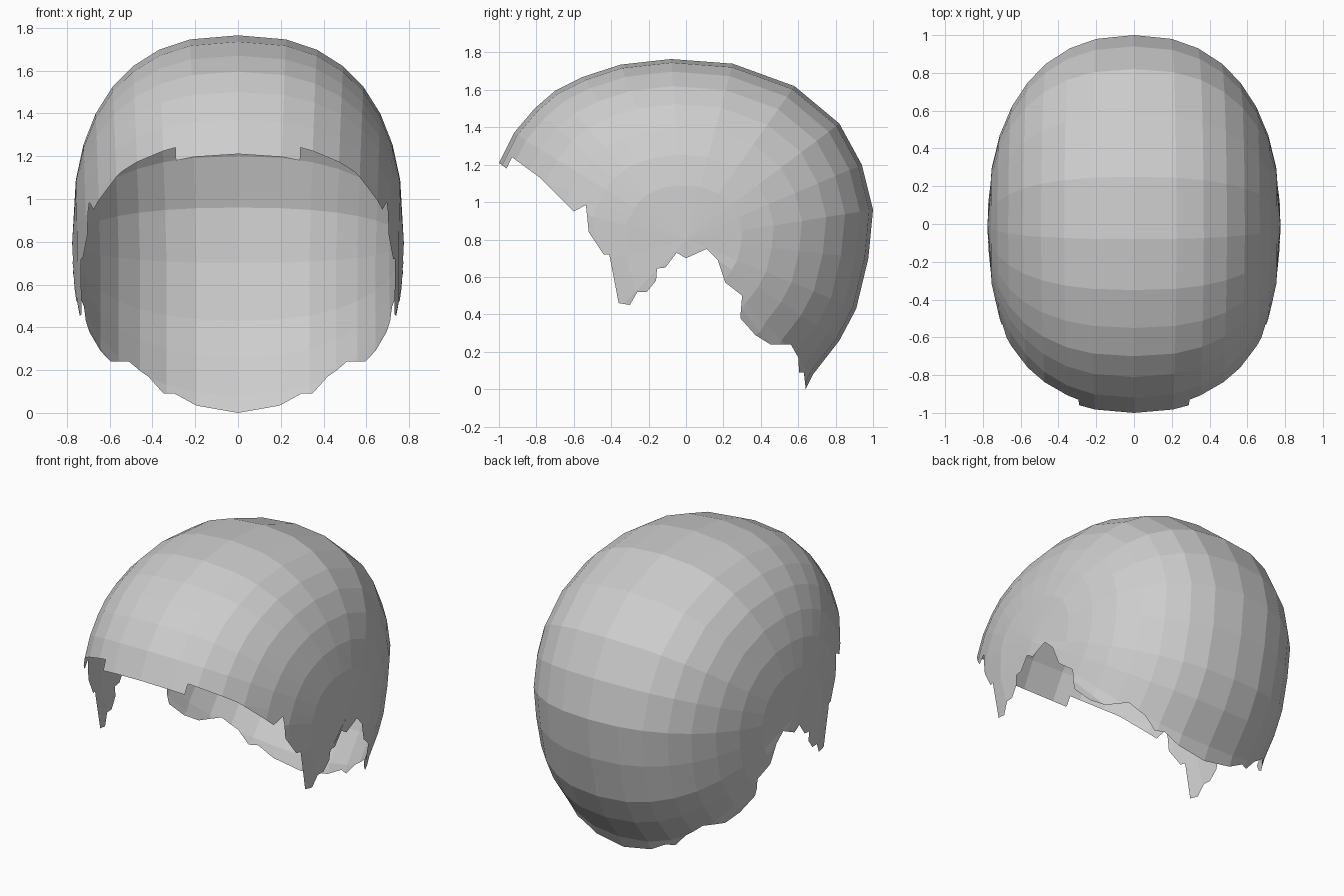
import bpy, bmesh, math
from mathutils import Vector

cube = bpy.data.objects.get("Cube")
if cube:
    bpy.data.objects.remove(cube)

HALF_WIDTH = 0.775
HUB = Vector((0, 0, 0.8))          # where the side panels converge
RINGS = (0.98, 0.93, 0.85, 0.75, 0.62, 0.47, 0.3)

# Midline of the cap from nape over the crown to the forehead (y, z)
MIDLINE = [(.64, 0), (.68, .08), (.82, .26), (.91, .43), (.975, .7), (1, .96),
           (.94, 1.2), (.82, 1.42), (.58, 1.62), (.25, 1.74), (-.08, 1.765),
           (-.35, 1.735), (-.55, 1.67), (-.7, 1.595), (-.81, 1.5),
           (-.92, 1.37), (-1, 1.21)]
# Imagined continuation under the face, which gives the lower sides their curve
UNDERSIDE = [(-1.06, 1.06), (-1.06, .52), (-.9, -.13), (-.35, -.42), (.2, -.2)]
# Ragged lower edge from forehead past the sideburn and ear to the nape
HAIRLINE = [(-.96, 1.18), (-.93, 1.24), (-.78, 1.13), (-.6, .95), (-.535, .985),
            (-.52, .84), (-.44, .72), (-.41, .72), (-.36, .46), (-.3, .45),
            (-.26, .52), (-.21, .52), (-.16, .58), (-.155, .645), (-.11, .65),
            (-.05, .73), (0, .7), (.11, .75), (.17, .69), (.21, .57), (.3, .5),
            (.29, .38), (.37, .29), (.45, .24), (.56, .24), (.6, .17),
            (.605, .09), (.63, .09)]


def side(points):
    return [Vector((0, y, z)) for y, z in points]


def turn(a, b):
    return a.y * b.z - a.z * b.y


def bulge(p, a, b):
    """Half width of the cap at side position p, in the panel between a and b."""
    d = p - HUB
    s = min(1, max(0, (turn(d, b) + turn(a, d)) / turn(a, b)))
    power = 2.25 + 0.2 * max(0, d.z / max(d.length, 0.001))
    return HALF_WIDTH * max(0, 1 - s ** power) ** (1 / power)


def cut(bm, point, direction, clear):
    normal = Vector((0, direction.z, -direction.y))
    bmesh.ops.bisect_plane(bm, geom=bm.verts[:] + bm.edges[:] + bm.faces[:],
                           dist=1e-5, plane_co=point, plane_no=normal,
                           clear_outer=clear)


def join_panel(bm, ring_dir):
    """Remove the triangulation, keeping the ring edges."""
    ring = ring_dir.normalized()
    spare = [e for e in bm.edges if len(e.link_faces) == 2 and
             abs(turn((e.verts[1].co - e.verts[0].co).normalized(), ring)) > 0.002]
    bmesh.ops.dissolve_limit(bm, angle_limit=0.002, verts=bm.verts[:], edges=spare)


outline = side(MIDLINE + HAIRLINE)
cage = [p - HUB for p in side(MIDLINE + UNDERSIDE)]
shell = bmesh.new()

# Each panel: outline clipped to a wedge, cut by the rings, then bulged sideways
for a, b in zip(cage, cage[1:] + cage[:1]):
    wedge = bmesh.new()
    wedge.faces.new([wedge.verts.new(p) for p in outline])
    wedge.normal_update()
    bmesh.ops.triangulate(wedge, faces=wedge.faces[:])
    cut(wedge, HUB, a, True)
    cut(wedge, HUB, -b, True)
    for s in RINGS:
        cut(wedge, HUB + a * s, b - a, False)
    join_panel(wedge, b - a)
    for face in wedge.faces:
        if face.calc_area() < 1e-6:
            continue
        for sign in (1, -1):
            pts = [Vector((sign * bulge(v.co, a, b), v.co.y, v.co.z))
                   for v in face.verts]
            shell.faces.new([shell.verts.new(p) for p in pts])
    wedge.free()

bmesh.ops.remove_doubles(shell, verts=shell.verts[:], dist=0.0005)
shell.normal_update()
for face in shell.faces:
    if face.normal.dot(face.calc_center_median() - Vector((0, 0, 0.9))) < 0:
        face.normal_flip()

mesh = bpy.data.meshes.new("hair_cap")
shell.to_mesh(mesh)
shell.free()
hair = bpy.data.objects.new("hair_cap", mesh)
bpy.context.collection.objects.link(hair)

# Plain grey finish
grey = bpy.data.materials.new("light_grey")
grey.use_nodes = True
colour = (0.61, 0.61, 0.61, 1)
grey.diffuse_color = colour
grey.node_tree.nodes["Principled BSDF"].inputs["Base Color"].default_value = colour
mesh.materials.append(grey)
